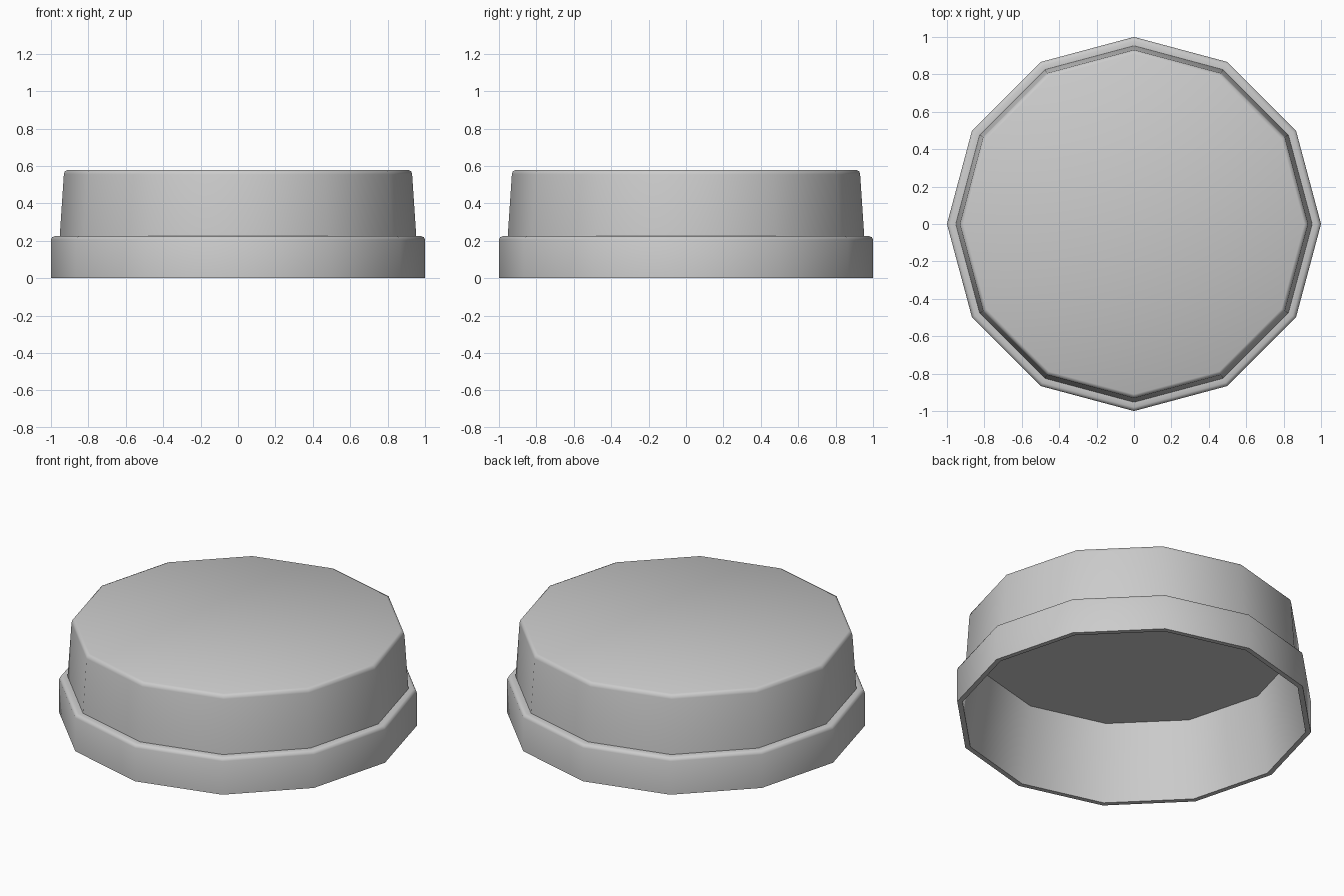
import bpy, bmesh, math

if "Cube" in bpy.data.objects:
    bpy.data.objects.remove(bpy.data.objects["Cube"])

SIDES = 12

# Cross-section (radius, height): from the ceiling inside, round the rim, up to the top
profile = [
    (0.90, 0.47), (0.97, 0.0),                                  # inner wall
    (1.0, 0.0), (1.0, 0.205), (0.994, 0.219), (0.98, 0.225),    # flared skirt
    (0.953, 0.225),                                             # step
    (0.931, 0.555), (0.926, 0.572), (0.91, 0.58),               # tapered wall, soft edge
]

bm = bmesh.new()
rings = []
for r, z in profile:
    rings.append([bm.verts.new((r * math.cos(i * math.tau / SIDES),
                                r * math.sin(i * math.tau / SIDES), z))
                  for i in range(SIDES)])

# Walls between rings
for a, b in zip(rings, rings[1:]):
    for i in range(SIDES):
        j = (i + 1) % SIDES
        bm.faces.new((a[i], a[j], b[j], b[i]))

# Inside ceiling and outside top
bm.faces.new(rings[0])
bm.faces.new(rings[-1])
bmesh.ops.recalc_face_normals(bm, faces=bm.faces)

mesh = bpy.data.meshes.new("lid")
bm.to_mesh(mesh)
bm.free()
lid = bpy.data.objects.new("lid", mesh)
bpy.context.collection.objects.link(lid)

# Smooth shading round the sides, sharp at the rim and step
bpy.context.view_layer.objects.active = lid
lid.select_set(True)
bpy.ops.object.shade_smooth_by_angle(angle=math.radians(50))
